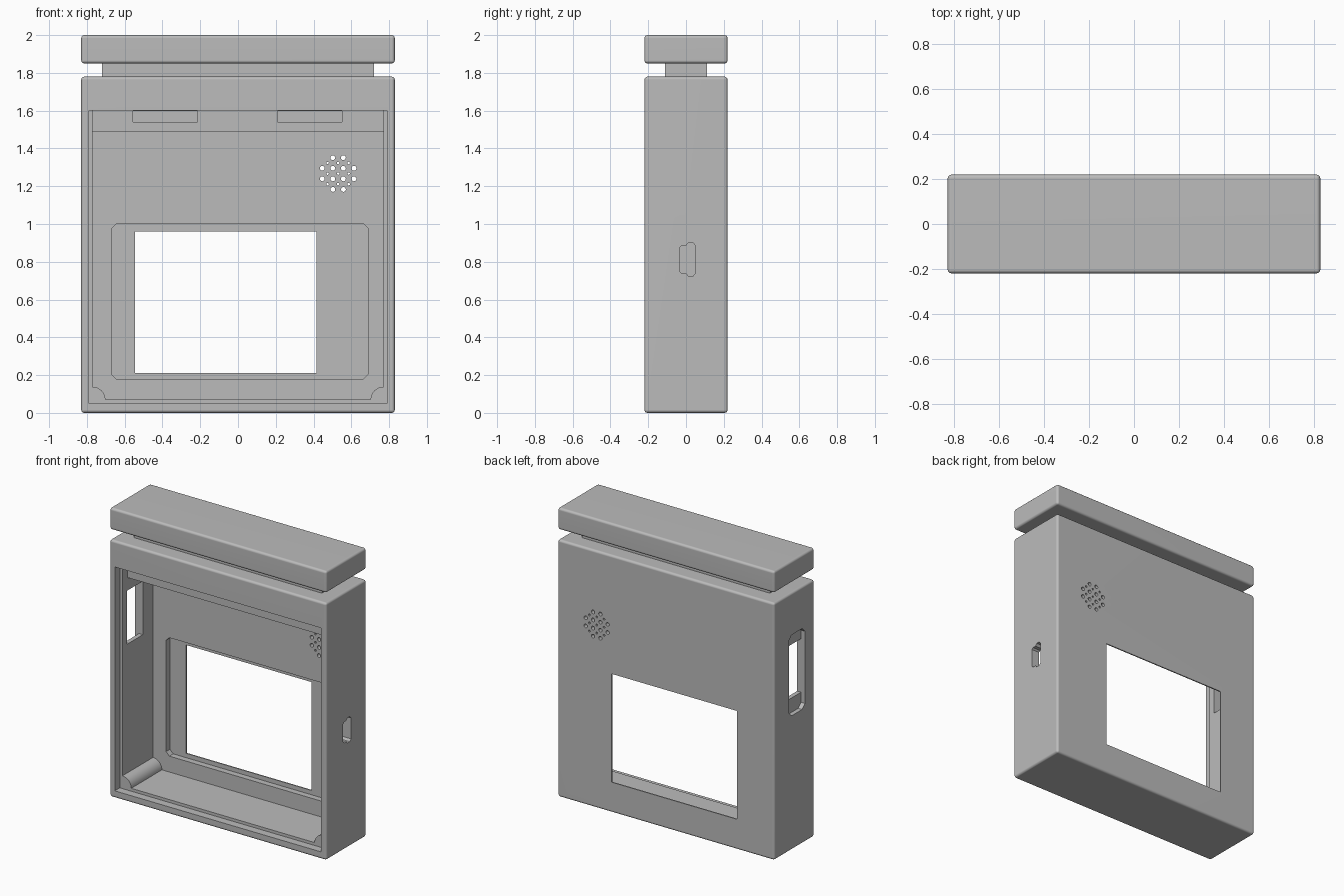
import bpy, bmesh, math

cube = bpy.data.objects.get("Cube")
if cube:
    bpy.data.objects.remove(cube, do_unlink=True)

grey = bpy.data.materials.new("plain_grey")
grey.use_nodes = True
GREY = (0.5, 0.5, 0.5, 1)
grey.diffuse_color = GREY
grey.node_tree.nodes["Principled BSDF"].inputs["Base Color"].default_value = GREY


def prisms(name, outlines, axis, a, b):
    """Extrude outlines along x (points are y, z) or along y (points are x, z)."""
    bm = bmesh.new()
    for outline in outlines:
        rings = []
        for d in (a, b):
            rings.append([bm.verts.new((d, u, v) if axis == "x" else (u, d, v))
                          for u, v in outline])
        n = len(outline)
        bm.faces.new(rings[0])
        bm.faces.new(rings[1][::-1])
        for i in range(n):
            j = (i + 1) % n
            bm.faces.new((rings[0][i], rings[1][i], rings[1][j], rings[0][j]))
    bmesh.ops.recalc_face_normals(bm, faces=bm.faces)
    mesh = bpy.data.meshes.new(name)
    bm.to_mesh(mesh)
    bm.free()
    mesh.materials.append(grey)
    obj = bpy.data.objects.new(name, mesh)
    bpy.context.collection.objects.link(obj)
    return obj


def rect(u0, u1, v0, v1, c=0.0):
    """Rectangle outline, with corners cut off by c."""
    if not c:
        return [(u0, v0), (u1, v0), (u1, v1), (u0, v1)]
    return [(u0 + c, v0), (u1 - c, v0), (u1, v0 + c), (u1, v1 - c),
            (u1 - c, v1), (u0 + c, v1), (u0, v1 - c), (u0, v0 + c)]


def circle(u, v, r, n=12):
    return [(u + r * math.cos(math.tau * i / n), v + r * math.sin(math.tau * i / n))
            for i in range(n)]


def activate(obj):
    bpy.ops.object.select_all(action="DESELECT")
    obj.select_set(True)
    bpy.context.view_layer.objects.active = obj


def round_edges(obj, width):
    activate(obj)
    mod = obj.modifiers.new("Rounding", "BEVEL")
    mod.width = width
    mod.segments = 3
    bpy.ops.object.modifier_apply(modifier=mod.name)


def cut(obj, cutter):
    activate(obj)
    mod = obj.modifiers.new("Cut", "BOOLEAN")
    mod.operation = "DIFFERENCE"
    mod.solver = "EXACT"
    mod.object = cutter
    bpy.ops.object.modifier_apply(modifier=mod.name)
    bpy.data.objects.remove(cutter, do_unlink=True)


def smooth(obj):
    activate(obj)
    bpy.ops.object.shade_smooth_by_angle(angle=math.radians(35))
    mod = obj.modifiers.new("Flat faces", "WEIGHTED_NORMAL")
    mod.keep_sharp = True


# Case shell
case = prisms("case_shell", [rect(-0.83, 0.83, 0, 1.78)], "y", -0.22, 0.22)
round_edges(case, 0.016)

# Open front: lid seat, then the deep cavity with a bar across its top
cut(case, prisms("lid_seat_cutter", [rect(-0.79, 0.79, 0.05, 1.6)], "y", -0.3, -0.165))
cavity = [(-0.25, 0.07), (0.17, 0.07), (0.17, 1.49), (-0.11, 1.49), (-0.11, 1.6), (-0.25, 1.6)]
cut(case, prisms("cavity_cutter", [cavity], "x", -0.77, 0.77))

# Pockets in the bar for the lid tabs
tabs = [rect(-0.555, -0.215, 1.54, 1.599), rect(0.21, 0.55, 1.54, 1.599)]
cut(case, prisms("tab_pocket_cutter", tabs, "y", -0.14, -0.06))

# Screen recess and window in the back wall
cut(case, prisms("screen_recess_cutter", [rect(-0.67, 0.69, 0.18, 1.0, 0.025)], "y", 0.1, 0.212))
cut(case, prisms("window_cutter", [rect(-0.545, 0.415, 0.21, 0.96)], "y", 0.1, 0.3))

# Speaker grille: large holes without corners, small holes between them
pitch, cx, cz = 0.056, 0.53, 1.267
holes = []
for i in range(4):
    for k in range(4):
        if not (i in (0, 3) and k in (0, 3)):
            holes.append(circle(cx + (i - 1.5) * pitch, cz + (k - 1.5) * pitch, 0.013))
for i in (-1, 0, 1):
    for k in (-1, 0, 1):
        holes.append(circle(cx + i * pitch, cz + k * pitch, 0.007, 8))
cut(case, prisms("grille_cutter", holes, "y", 0.1, 0.3))

# Charging port through the left wall
port = [(-0.035, 0.75), (-0.025, 0.74), (0.0, 0.74), (0.012, 0.725), (0.038, 0.725), (0.05, 0.74),
        (0.05, 0.885), (0.038, 0.9), (0.012, 0.9), (0.0, 0.885), (-0.025, 0.885), (-0.035, 0.875)]
cut(case, prisms("port_cutter", [port], "x", 0.7, 0.9))

# Switch slot with a shallow outer recess through the right wall
cut(case, prisms("switch_recess_cutter", [rect(-0.115, 0.06, 0.93, 1.49, 0.03)], "x", -0.9, -0.8))
cut(case, prisms("switch_slot_cutter", [rect(-0.115, 0.06, 1.03, 1.4)], "x", -0.9, -0.7))
smooth(case)

# Quarter-round posts in the bottom corners of the cavity
for side, label in ((1, "left"), (-1, "right")):
    arc = [(0.77 * side - side * 0.068 * math.cos(t * math.pi / 16),
            0.07 + 0.068 * math.sin(t * math.pi / 16)) for t in range(9)]
    post = prisms(label + "_corner_post", [[(0.77 * side, 0.07)] + arc], "y", -0.165, 0.17)
    smooth(post)

# Neck and cap on top
prisms("neck", [rect(-0.72, 0.72, 1.77, 1.86)], "y", -0.11, 0.11)
cap = prisms("cap", [rect(-0.83, 0.83, 1.85, 2.0)], "y", -0.22, 0.22)
round_edges(cap, 0.016)
smooth(cap)
